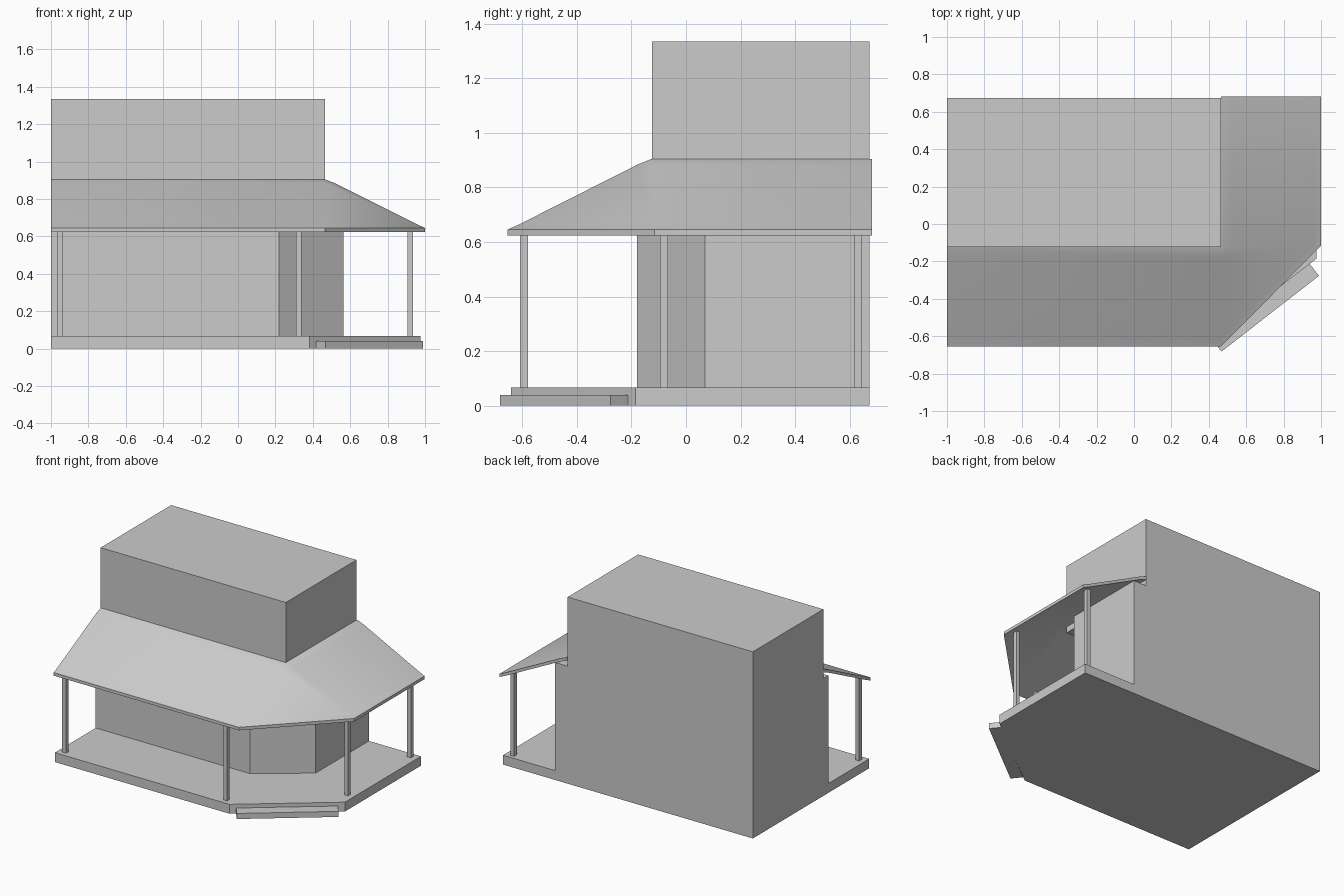
import bpy, bmesh

if "Cube" in bpy.data.objects:
    bpy.data.objects.remove(bpy.data.objects["Cube"])


def make_object(name, bm):
    bmesh.ops.recalc_face_normals(bm, faces=bm.faces)
    mesh = bpy.data.meshes.new(name)
    bm.to_mesh(mesh)
    bm.free()
    obj = bpy.data.objects.new(name, mesh)
    bpy.context.collection.objects.link(obj)
    return obj


def prism(name, outline, z0, z1):
    """Extrude a plan outline from z0 up to z1."""
    bm = bmesh.new()
    low = [bm.verts.new((x, y, z0)) for x, y in outline]
    high = [bm.verts.new((x, y, z1)) for x, y in outline]
    bm.faces.new(low[::-1])
    bm.faces.new(high)
    n = len(outline)
    for i in range(n):
        j = (i + 1) % n
        bm.faces.new((low[i], low[j], high[j], high[i]))
    return make_object(name, bm)


def box(name, x0, x1, y0, y1, z0, z1):
    return prism(name, [(x0, y0), (x1, y0), (x1, y1), (x0, y1)], z0, z1)


BACK = 0.673
DECK = 0.067

# Porch deck with a cut corner, and the step along that corner
prism("porch_deck", [(-1, -0.642), (0.382, -0.642), (0.976, -0.185),
                     (0.976, BACK), (-1, BACK)], 0, DECK)
prism("entry_step", [(0.468, -0.682), (0.989, -0.277),
                     (0.938, -0.212), (0.417, -0.617)], 0, 0.04)

# Ground floor with its angled entrance wall, and the upper storey
prism("ground_floor", [(-1, -0.18), (0.22, -0.18), (0.565, 0.07),
                       (0.565, BACK), (-1, BACK)], DECK, 0.84)
box("upper_storey", -1, 0.465, -0.124, BACK, 0.84, 1.335)

# Porch posts
for i, (x, y) in enumerate([(-0.951, -0.593), (0.325, -0.593),
                            (0.922, -0.08), (0.922, 0.631)]):
    h = 0.0145
    box(f"porch_post_{i + 1}", x - h, x + h, y - h, y + h, DECK, 0.655)

# Wraparound porch roof: a thin sloped profile swept past the corner
inner = [(-1, -0.124), (0.465, -0.124), (0.465, -0.124), (0.465, 0.681)]
outer = [(-1, -0.655), (0.465, -0.655), (1.0, -0.115), (1.0, 0.681)]
top = [(0, 0.905), (0.1, 0.884), (0.92, 0.664), (1, 0.645)]
profile = top + [(t, z - 0.022) for t, z in reversed(top)]
bm = bmesh.new()
rings = [[bm.verts.new((a[0] + (b[0] - a[0]) * t, a[1] + (b[1] - a[1]) * t, z))
          for t, z in profile] for a, b in zip(inner, outer)]
n = len(profile)
for r, s in zip(rings, rings[1:]):
    for i in range(n):
        j = (i + 1) % n
        bm.faces.new((r[i], r[j], s[j], s[i]))
bm.faces.new(rings[0])
bm.faces.new(rings[-1])
bmesh.ops.remove_doubles(bm, verts=bm.verts, dist=0.0005)
roof = make_object("porch_roof", bm)
bpy.context.view_layer.objects.active = roof
roof.select_set(True)
bpy.ops.object.shade_smooth_by_angle(angle=0.5)
